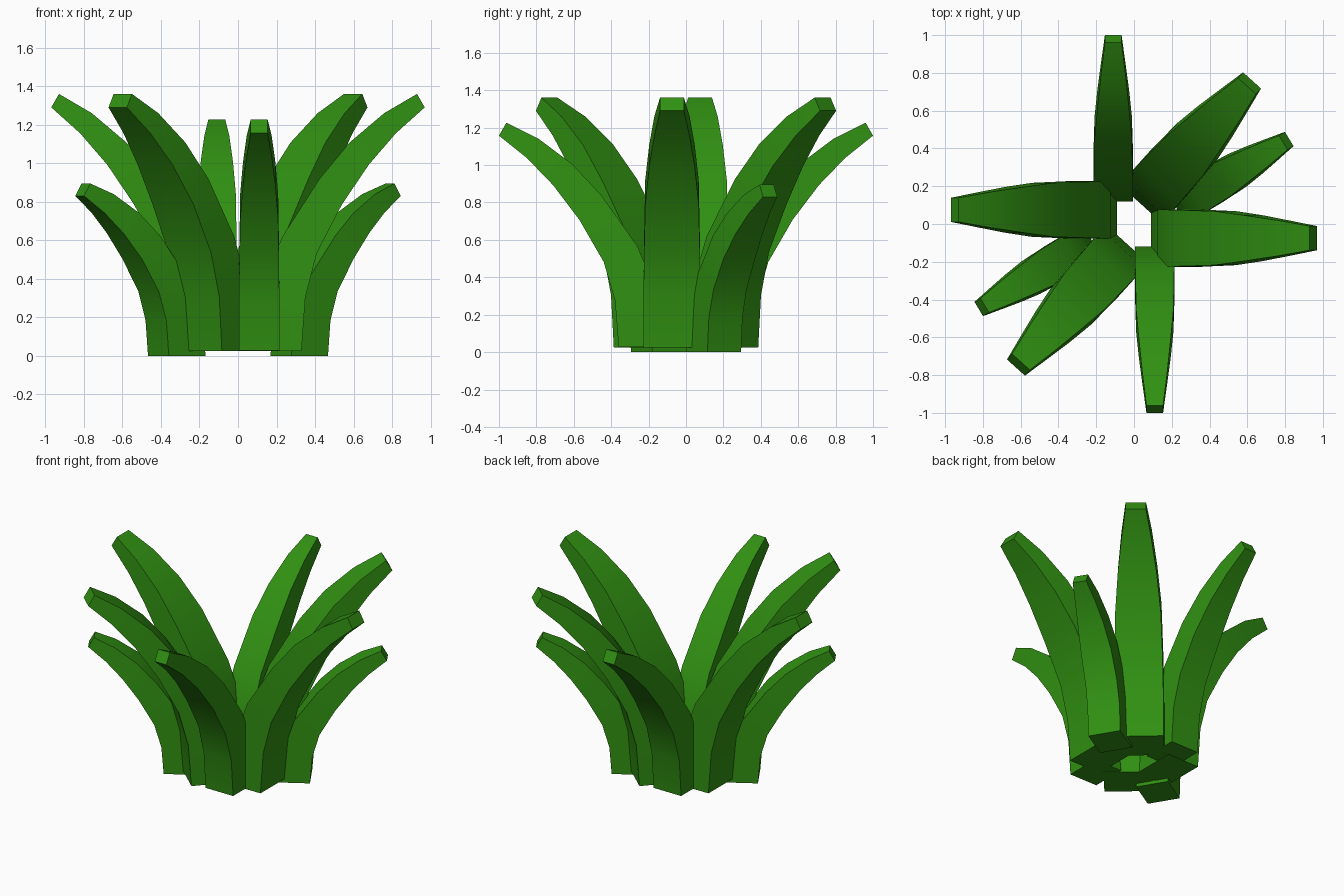
import bpy, bmesh, math
from mathutils import Vector

if "Cube" in bpy.data.objects:
    bpy.data.objects.remove(bpy.data.objects["Cube"])

green = bpy.data.materials.new("leaf green")
green.diffuse_color = (0.03, 0.28, 0.006, 1)
green.use_nodes = True
green.node_tree.nodes["Principled BSDF"].inputs["Base Color"].default_value = green.diffuse_color

# Leaf side profile (distance outward, height): outer edge, inner edge, width fraction
OUTER = [(.24, 0), (.26, .25), (.32, .455), (.45, .68), (.59, .865), (.73, 1.01), (.88, 1.13)]
INNER = [(0, 0), (.035, .29), (.14, .54), (.335, .815), (.49, .98), (.67, 1.115), (.84, 1.20)]
WIDTH = [1, 1, .98, .94, .80, .62, .42]


def leaf(name, tip, angle, half, su, sz, thick, base):
    """Curved tapering leaf; tip is the middle of the outer end edge seen from above."""
    d = Vector((math.cos(angle), math.sin(angle), 0))
    p = Vector((-d.y, d.x, 0))
    origin = Vector((tip[0], tip[1], base)) - d * OUTER[-1][0] * su
    bm = bmesh.new()
    rings = []
    for (ou, oz), (iu, iz), w in zip(OUTER, INNER, WIDTH):
        o = Vector((ou * su, oz * sz))
        i = o + Vector((iu - ou, iz - oz)) * thick
        ring = []
        for q, s in ((o, 1), (o, -1), (i, -1), (i, 1)):
            ring.append(bm.verts.new(origin + d * q.x + p * s * half * w + Vector((0, 0, q.y))))
        rings.append(ring)
    for a, b in zip(rings, rings[1:]):
        for k in range(4):
            n = (k + 1) % 4
            bm.faces.new((a[k], a[n], b[n], b[k]))
    bm.faces.new(rings[0])
    bm.faces.new(rings[-1])
    bmesh.ops.recalc_face_normals(bm, faces=bm.faces)
    me = bpy.data.meshes.new(name)
    bm.to_mesh(me)
    bm.free()
    me.materials.append(green)
    ob = bpy.data.objects.new(name, me)
    bpy.context.collection.objects.link(ob)
    bpy.ops.object.select_all(action='DESELECT')
    ob.select_set(True)
    bpy.context.view_layer.objects.active = ob
    bpy.ops.object.shade_smooth_by_angle(angle=math.radians(30))


# name, tip, direction, half width, outward scale, height scale, thickness, base height
LEAVES = [
    ("narrow_leaf", (-.11, 1.0), 90, .105, 1, 1, 1, .027),
    ("wide_leaf", (-.97, .075), 180, .152, 1, 1.12, 1, .025),
    ("wide_diagonal_leaf", (.625, .76), 48, .152, 1, 1.12, 1, .025),
    ("short_leaf", (.822, .45), 31, .105, .745, .735, .93, 0),
]

# Each leaf repeats on the opposite side, turned half way round
for name, (x, y), deg, half, su, sz, th, base in LEAVES:
    for side, s in (("a", 1), ("b", -1)):
        turn = 0 if s == 1 else math.pi
        leaf(f"{name}_{side}", (x * s, y * s), math.radians(deg) + turn, half, su, sz, th, base)
